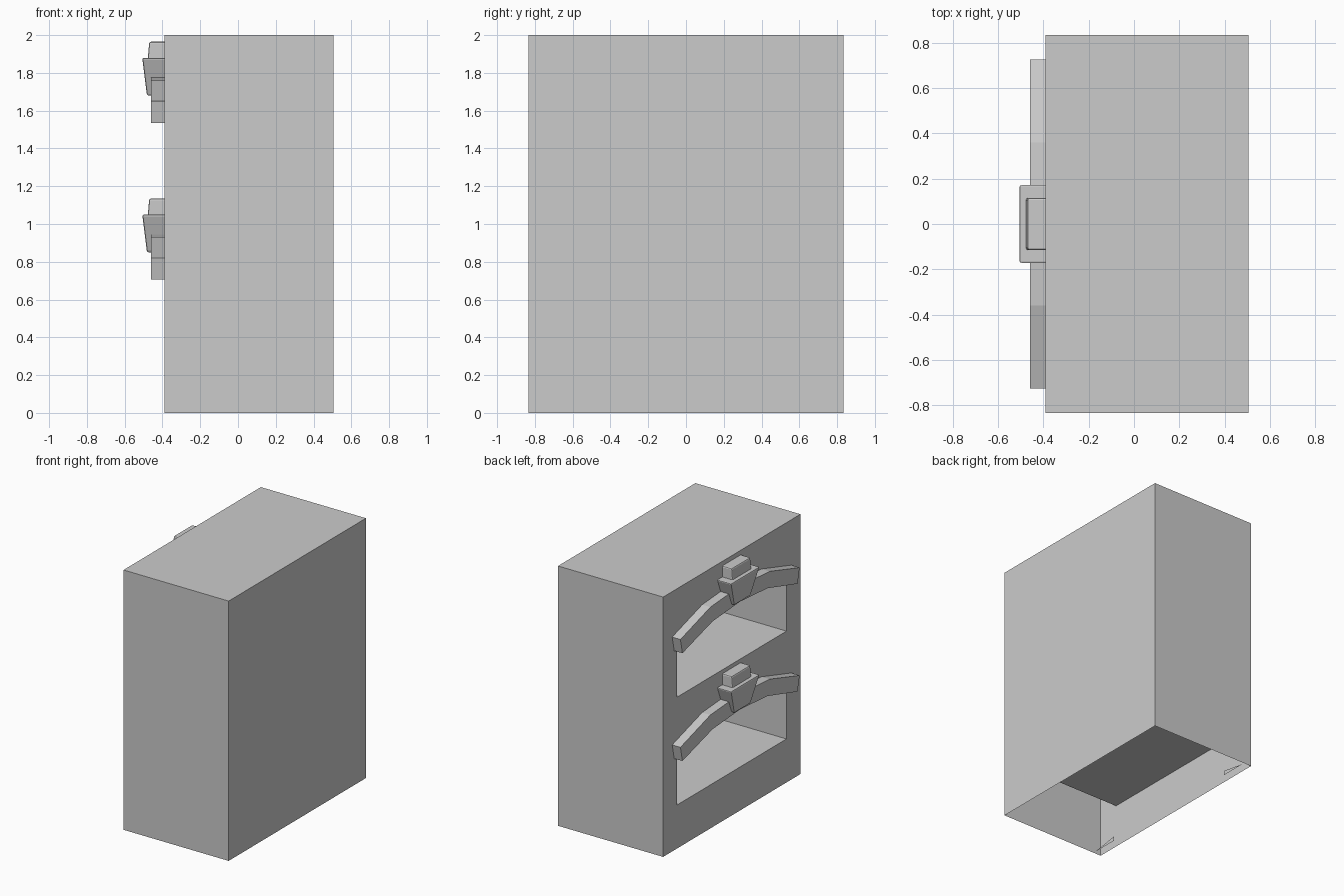
import bpy, bmesh

if "Cube" in bpy.data.objects:
    bpy.data.objects.remove(bpy.data.objects["Cube"])

FACE = -0.39            # x of the facade
BACK = 0.505            # x of the rear wall
HALF = 0.835            # half width in y
STOREY = 0.83           # spacing of the two windows
NICHE = 0.33            # x of the niche back wall
SILL, W = 0.335, 0.665  # window sill height and half width


def finish(bm, name, bevel=0):
    bmesh.ops.remove_doubles(bm, verts=bm.verts, dist=1e-5)
    me = bpy.data.meshes.new(name)
    bm.to_mesh(me)
    bm.free()
    ob = bpy.data.objects.new(name, me)
    bpy.context.collection.objects.link(ob)
    if bevel:
        m = ob.modifiers.new("bevel", "BEVEL")
        m.width, m.segments = bevel, 2
    return ob


def poly(bm, pts):
    return bm.faces.new([bm.verts.new(p) for p in pts])


def wall(bm, yz, x=FACE):
    # yz listed clockwise in (y, z) so that the face looks toward -x
    return poly(bm, [(x, y, z) for y, z in yz])


def arch_top(dz):
    half = [(W, 0.76), (0.35, 0.87)]
    pts = [(-y, z + dz) for y, z in half] + [(0, 0.895 + dz)]
    return pts + [(y, z + dz) for y, z in reversed(half)]


# Building shell, open underneath, with two window niches
bm = bmesh.new()
for s in (-1, 1):
    side = [(FACE, s * HALF, 0), (BACK, s * HALF, 0), (BACK, s * HALF, 2), (FACE, s * HALF, 2)]
    poly(bm, side if s < 0 else side[::-1])
poly(bm, [(BACK, -HALF, 0), (BACK, HALF, 0), (BACK, HALF, 2), (BACK, -HALF, 2)])
poly(bm, [(FACE, -HALF, 2), (BACK, -HALF, 2), (BACK, HALF, 2), (FACE, HALF, 2)])

# Facade strips around the openings
wall(bm, [(-HALF, 0), (-HALF, 2), (-W, 2), (-W, 0)])
wall(bm, [(W, 0), (W, 2), (HALF, 2), (HALF, 0)])
lower = [(-W, 0), (W, 0)]
for dz in (0, STOREY, None):
    top = SILL + dz if dz is not None else 2
    upper = [(-W, top), (W, top)]
    wall(bm, upper + lower[::-1])
    if dz is not None:
        lower = arch_top(dz)

# Niches set into the facade
for dz in (0, STOREY):
    ring = [(-W, SILL + dz)] + arch_top(dz) + [(W, SILL + dz)]
    for a, b in zip(ring, ring[1:] + ring[:1]):
        poly(bm, [(FACE, *a), (NICHE, *a), (NICHE, *b), (FACE, *b)])
    wall(bm, ring, NICHE)

# Small slivers inside the base
for s in (-1, 1):
    wall(bm, [(s * 0.82, 0), (s * 0.61, 0), (s * 0.61, 0.035)], -0.325)
finish(bm, "building_shell")


def window_arch(dz):
    outer = [(0.725, 0.82), (0.36, 0.93), (0, 0.955)]
    inner = [(0.70, 0.705), (0.335, 0.81), (0, 0.835)]

    def full(p):
        return [(-y, z) for y, z in p] + [(y, z) for y, z in p[-2::-1]]

    o, i = full(outer), full(inner)
    bm = bmesh.new()
    rings = [[bm.verts.new((x, y, z + dz)) for x, (y, z) in
              ((-0.46, a), (-0.385, a), (-0.385, b), (-0.46, b))] for a, b in zip(o, i)]
    for r, q in zip(rings, rings[1:]):
        for k in range(4):
            n = (k + 1) % 4
            bm.faces.new((r[k], r[n], q[n], q[k]))
    bm.faces.new(rings[0])
    bm.faces.new(rings[-1])
    bmesh.ops.recalc_face_normals(bm, faces=bm.faces)
    return finish(bm, "window_arch")


def tapered_block(name, z0, z1, x0, x1, y0, y1):
    # block against the wall; x0/y0 are the front and half width at the bottom
    bm = bmesh.new()
    bmesh.ops.create_cube(bm, size=2)
    for v in bm.verts:
        hi = v.co.z > 0
        v.co.x = (x1 if hi else x0) if v.co.x < 0 else -0.37
        v.co.y *= y1 if hi else y0
        v.co.z = z1 if hi else z0
    return finish(bm, name, 0.01)


# Arch and keystone for each window
for dz in (0, STOREY):
    window_arch(dz)
    tapered_block("keystone", 0.85 + dz, 1.05 + dz, -0.482, -0.507, 0.10, 0.175)
    tapered_block("keystone_cap", 1.04 + dz, 1.135 + dz, -0.478, -0.47, 0.115, 0.115)
